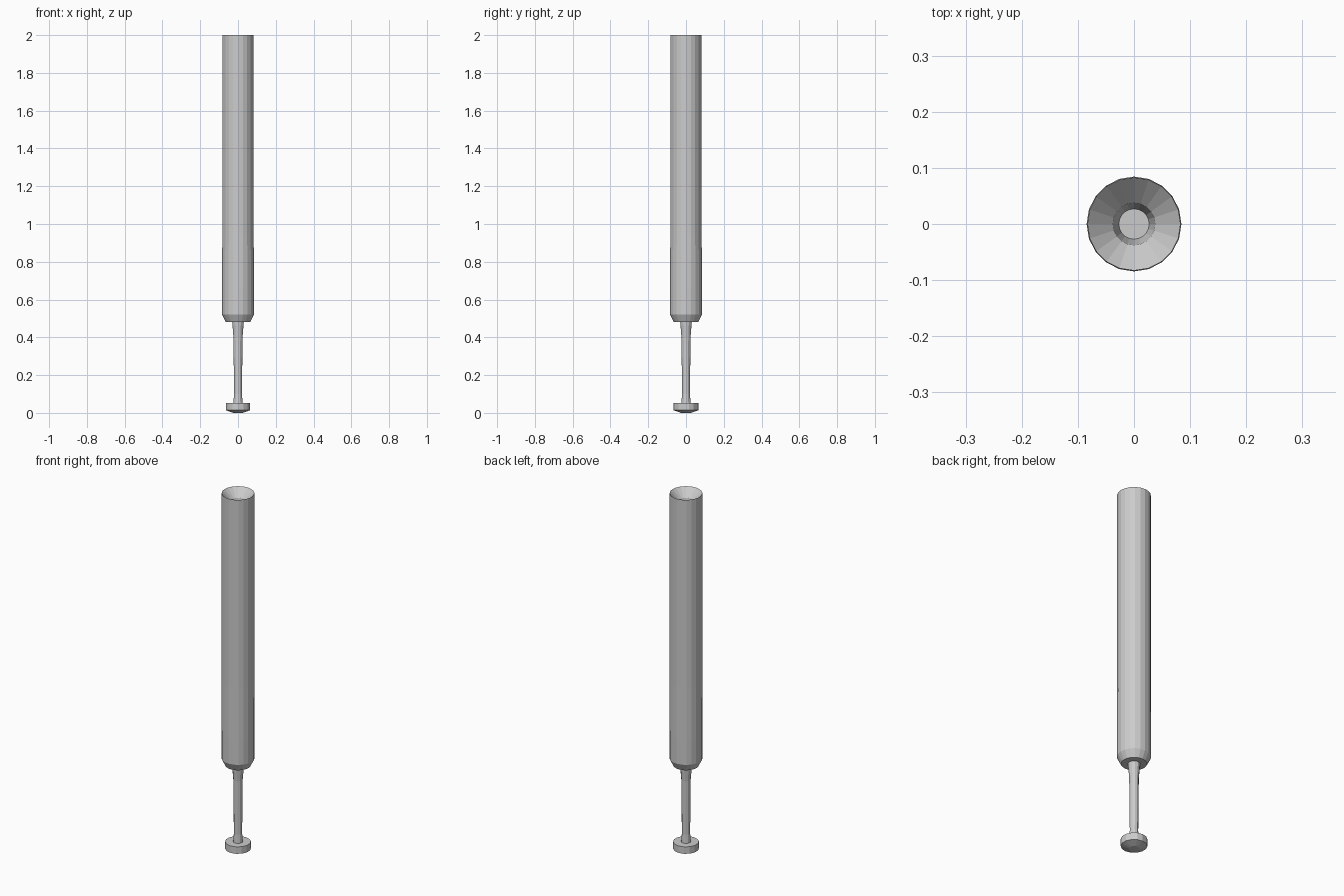
import bpy, bmesh, math

if "Cube" in bpy.data.objects:
    bpy.data.objects.remove(bpy.data.objects["Cube"])


def lathe(name, profile, sides, turn=0.0):
    """Revolve (radius, z) points listed bottom-outside to top, cap both ends."""
    bm = bmesh.new()
    rings = []
    for r, z in profile:
        rings.append([bm.verts.new((r * math.cos(turn + 2 * math.pi * i / sides),
                                    r * math.sin(turn + 2 * math.pi * i / sides), z))
                      for i in range(sides)])
    for a, b in zip(rings, rings[1:]):
        for i in range(sides):
            j = (i + 1) % sides
            bm.faces.new((a[i], a[j], b[j], b[i]))
    bm.faces.new(rings[0][::-1])
    bm.faces.new(rings[-1])
    bmesh.ops.recalc_face_normals(bm, faces=bm.faces)
    mesh = bpy.data.meshes.new(name)
    bm.to_mesh(mesh)
    bm.free()
    obj = bpy.data.objects.new(name, mesh)
    bpy.context.collection.objects.link(obj)
    return obj


# Main tube: chamfered foot, slight taper, funnel mouth with a narrow bore
lathe("barrel", [(0.064, 0.48), (0.0845, 0.52), (0.0845, 0.66), (0.083, 0.95),
                 (0.083, 2.0), (0.038, 1.955), (0.027, 1.90)], 20)

# Thin neck flaring slightly at both ends
lathe("neck", [(0.025, 0.045), (0.021, 0.10), (0.024, 0.40), (0.031, 0.485)], 12)

# Round end button with a shallow domed underside
lathe("button", [(0.026, 0.0), (0.0655, 0.014), (0.0655, 0.053)], 14, math.pi / 2)
